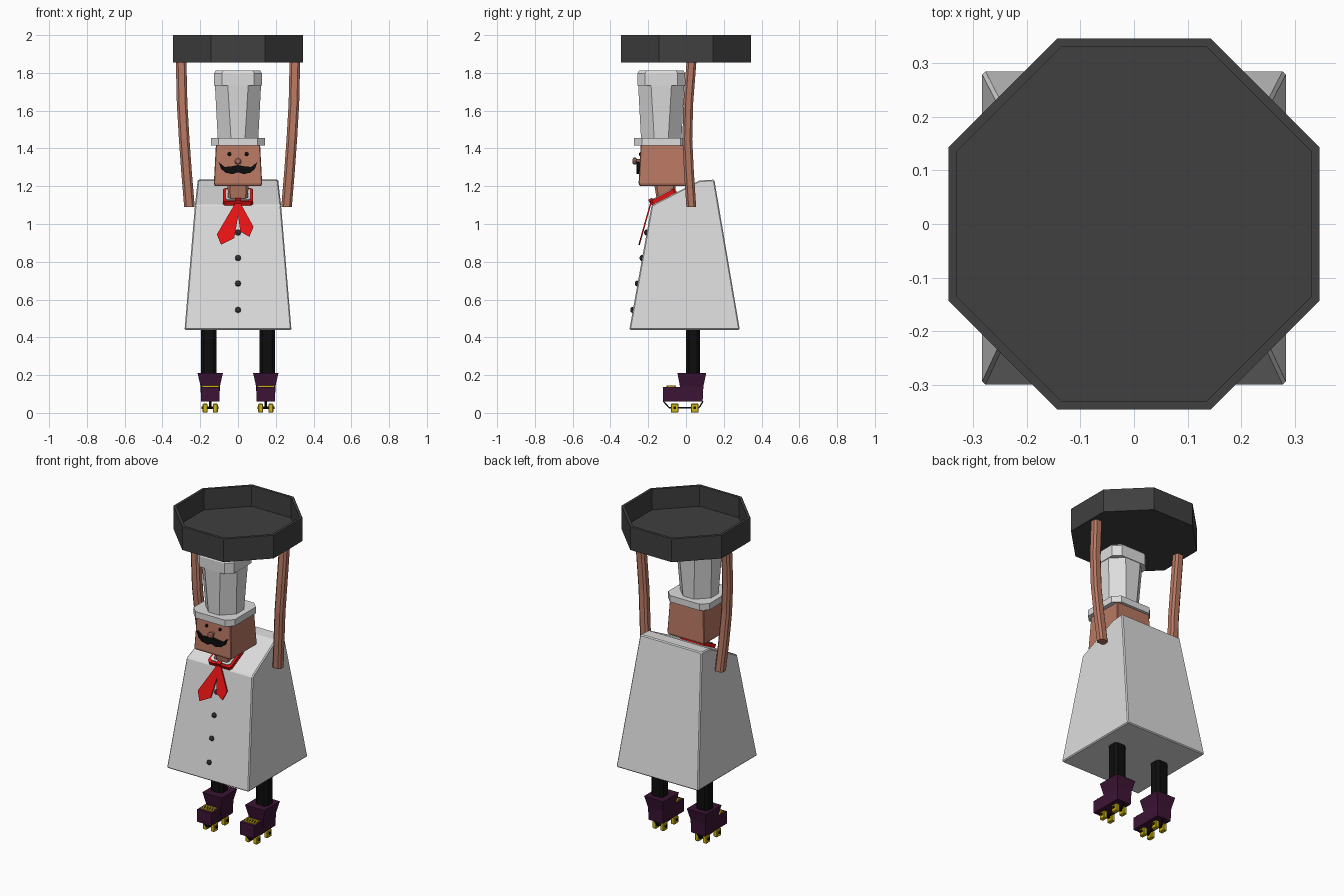
import bpy, bmesh, math
from mathutils import Vector, Matrix

if "Cube" in bpy.data.objects:
    bpy.data.objects.remove(bpy.data.objects["Cube"])

def material(name, rgb):
    m = bpy.data.materials.new(name)
    m.diffuse_color = (*rgb, 1)
    m.use_nodes = True
    m.node_tree.nodes["Principled BSDF"].inputs["Base Color"].default_value = m.diffuse_color
    return m

WHITE = material("cloth_white", (0.72, 0.72, 0.72))
SKIN = material("skin", (0.48, 0.19, 0.125))
RED = material("scarf_red", (0.80, 0.006, 0.006))
BLACK = material("black", (0.004, 0.004, 0.004))
GREY = material("tray_grey", (0.05, 0.05, 0.05))
BUTTON = material("button_grey", (0.03, 0.03, 0.03))
PURPLE = material("boot_purple", (0.045, 0.007, 0.035))
YELLOW = material("wheel_yellow", (0.65, 0.48, 0.005))

def finish(name, bm, mat, bevel=0):
    bmesh.ops.recalc_face_normals(bm, faces=bm.faces)
    me = bpy.data.meshes.new(name)
    bm.to_mesh(me)
    bm.free()
    me.materials.append(mat)
    ob = bpy.data.objects.new(name, me)
    bpy.context.collection.objects.link(ob)
    if bevel:
        b = ob.modifiers.new("bevel", 'BEVEL')
        b.width, b.segments = bevel, 1
    return ob

def loft(name, rings, mat, bevel=0):
    """Skin a stack of equal-length rings and cap both ends."""
    bm = bmesh.new()
    vs = [[bm.verts.new(p) for p in r] for r in rings]
    n = len(vs[0])
    for a, b in zip(vs, vs[1:]):
        for i in range(n):
            j = (i + 1) % n
            bm.faces.new((a[i], a[j], b[j], b[i]))
    bm.faces.new(vs[0])
    bm.faces.new(vs[-1])
    return finish(name, bm, mat, bevel)

def octo(x, y, z, hx, hy, c):
    """Rectangle ring with chamfered corners."""
    pts = [(hx - c, -hy), (hx, -hy + c), (hx, hy - c), (hx - c, hy),
           (c - hx, hy), (-hx, hy - c), (-hx, c - hy), (c - hx, -hy)]
    return [(x + a, y + b, z) for a, b in pts]

def rect(x0, x1, y0, y1, z):
    return [(x0, y0, z), (x1, y0, z), (x1, y1, z), (x0, y1, z)]

def box(name, centre, size, mat, rot=None, bevel=0):
    bm = bmesh.new()
    bmesh.ops.create_cube(bm, size=1)
    bm.transform(Matrix.Translation(centre) @ (rot or Matrix()) @ Matrix.Diagonal((*size, 1)))
    return finish(name, bm, mat, bevel)

def ball(name, centre, radii, mat, seg=8, rings=6):
    bm = bmesh.new()
    bmesh.ops.create_uvsphere(bm, u_segments=seg, v_segments=rings, radius=1)
    bm.transform(Matrix.Translation(centre) @ Matrix.Diagonal((*radii, 1)) @ Matrix.Rotation(math.pi / 2, 4, 'X'))
    return finish(name, bm, mat)

def plate(name, pts, depth, mat):
    """Thin outline (x, y, z) thickened along y."""
    return loft(name, [pts, [(x, y + depth, z) for x, y, z in pts]], mat)

# Octagonal tray with a recessed floor
loft("tray", [octo(0, 0, z, h, h, c) for z, h, c in
              ((1.855, 0.345, 0.202), (2.0, 0.345, 0.202), (2.0, 0.329, 0.193), (1.872, 0.329, 0.193))], GREY)

# Coat: side profile (y, z, half width)
prof = [(-0.30, 0.44, 0.283), (0.285, 0.44, 0.283), (0.15, 1.235, 0.213), (0.07, 1.23, 0.213), (-0.182, 1.10, 0.228)]
loft("coat", [[(s * w, y, z) for y, z, w in prof] for s in (-1, 1)], WHITE, 0.006)

def coat_y(z):
    return -0.30 + (z - 0.44) / 0.66 * 0.118

for z in (0.545, 0.685, 0.82, 0.955):
    ball("button", (0, coat_y(z) - 0.003, z), (0.016, 0.011, 0.016), BUTTON)

# Neck, inner collar and scarf band lying on the sloped shoulder
loft("neck", [octo(0, -0.10, 1.10, 0.05, 0.05, 0.012), octo(0, -0.112, 1.21, 0.056, 0.056, 0.012)], SKIN)
tilt = Matrix.Rotation(math.radians(28), 4, 'X')

def tilted_frame(name, centre, outer, inner, height, mat):
    (ox, oy), (ix, iy) = outer, inner
    m = Matrix.Translation(centre) @ tilt
    rings = [octo(0, 0, z, hx, hy, 0.012) for z, hx, hy in
             ((0, ix, iy), (0, ox, oy), (height, ox, oy), (height, ix, iy), (0, ix, iy))]
    bm = bmesh.new()
    vs = [[bm.verts.new(m @ Vector(p)) for p in r] for r in rings[:4]]
    for a, b in zip(vs, vs[1:] + vs[:1]):
        for i in range(8):
            j = (i + 1) % 8
            bm.faces.new((a[i], a[j], b[j], b[i]))
    finish(name, bm, mat)

tilted_frame("scarf_band", (0, -0.115, 1.133), (0.08, 0.075), (0.066, 0.062), 0.024, RED)
tilted_frame("inner_collar", (0, -0.112, 1.133), (0.067, 0.063), (0.054, 0.05), 0.03, WHITE)

# Scarf tails hanging from the knot
def tail(pts):
    plate("scarf_tail", [(x, -0.185 - (1.13 - z) * 0.28, z) for x, z in pts], 0.008, RED)

tail([(0.0, 1.135), (-0.112, 0.945), (-0.09, 0.89), (-0.02, 0.925), (0.004, 1.06)])
tail([(0.0, 1.135), (0.0, 1.05), (0.012, 0.96), (0.06, 0.932), (0.082, 0.985)])
box("scarf_knot", (0, -0.185, 1.122), (0.03, 0.022, 0.025), RED, tilt)

# Head and face
HY = -0.123
loft("head", [rect(-w, w, HY - w, HY + w, z) for z, w in
              ((1.2, 0.12), (1.212, 0.128), (1.42, 0.117))], SKIN, 0.004)
for s in (-1, 1):
    ball("eye", (s * 0.046, -0.242, 1.37), (0.011, 0.007, 0.011), BLACK)
    stache = [(0, 1.312), (0.03, 1.306), (0.07, 1.302), (0.102, 1.327), (0.09, 1.292),
              (0.066, 1.272), (0.03, 1.264), (0, 1.274)]
    plate("moustache", [(s * x, -0.262, z) for x, z in stache], 0.022, BLACK)
loft("nose", [[(r * math.cos(a), y, 1.333 + r * math.sin(a)) for a in [i * math.pi / 4 for i in range(8)]]
              for y, r in ((-0.235, 0.011), (-0.262, 0.011), (-0.264, 0.018), (-0.276, 0.019), (-0.282, 0.012))], SKIN)

# Hat: brim, flared crown and top band
loft("hat_brim", [octo(0, HY - 0.008, z, 0.143, 0.143, 0.04) for z in (1.415, 1.455)], WHITE)
loft("hat_crown", [octo(0, HY - 0.008, z, h, h, c) for z, h, c in
                   ((1.45, 0.107, 0.07), (1.735, 0.122, 0.068))], WHITE)
loft("hat_top", [octo(0, HY - 0.008, z, h, h, 0.04) for z, h in
                 ((1.732, 0.126), (1.798, 0.126), (1.812, 0.118))], WHITE)

for s in (-1, 1):
    # Slightly bowed arm (x, y, z)
    arm = [(0.257, 0.028, 1.09), (0.272, 0.016, 1.27), (0.285, 0.007, 1.45), (0.296, 0.012, 1.64), (0.301, 0.029, 1.86)]
    loft("arm", [octo(s * x, y, z + 0, 0.028, 0.026, 0.012) for x, y, z in arm], SKIN)

    # Leg and boot
    fx = s * 0.147
    loft("leg", [octo(s * 0.155, 0.037, z, 0.041, 0.037, 0.015) for z in (0.15, 0.445)], BLACK)
    loft("boot_cuff", [rect(fx - w, fx + w, y0, y1, z) for z, w, y0, y1 in
                       ((0.06, 0.049, -0.03, 0.088), (0.14, 0.051, -0.032, 0.092), (0.21, 0.067, -0.045, 0.107))], PURPLE)
    loft("boot_toe", [rect(fx - 0.049, fx + 0.049, -0.122, 0.0, z) for z in (0.06, 0.138)], PURPLE)

    # Zigzag laces on the toe
    for i in range(5):
        box("lace", (fx + (i - 2) * 0.017, -0.078, 0.141), (0.008, 0.045, 0.006), YELLOW,
            Matrix.Rotation(math.radians(22), 4, 'Z'))
    for y in (-0.1, -0.056):
        box("lace", (fx, y, 0.141), (0.08, 0.008, 0.006), YELLOW)

    # Skate frame rods
    path = [(-0.12, 0.062), (-0.09, 0.028), (0.07, 0.028), (0.09, 0.062)]
    for (y0, z0), (y1, z1) in zip(path, path[1:]):
        box("skate_frame", (fx, (y0 + y1) / 2, (z0 + z1) / 2), (0.012, math.hypot(y1 - y0, z1 - z0), 0.007),
            BLACK, Matrix.Rotation(math.atan2(z1 - z0, y1 - y0), 4, 'X'))
    # Square wheels on axles
    for y in (-0.06, 0.046):
        box("axle", (fx, y, 0.028), (0.09, 0.014, 0.014), BLACK)
        for d in (-1, 1):
            box("wheel", (fx + d * 0.027, y, 0.025), (0.026, 0.041, 0.048), YELLOW, bevel=0.004)
